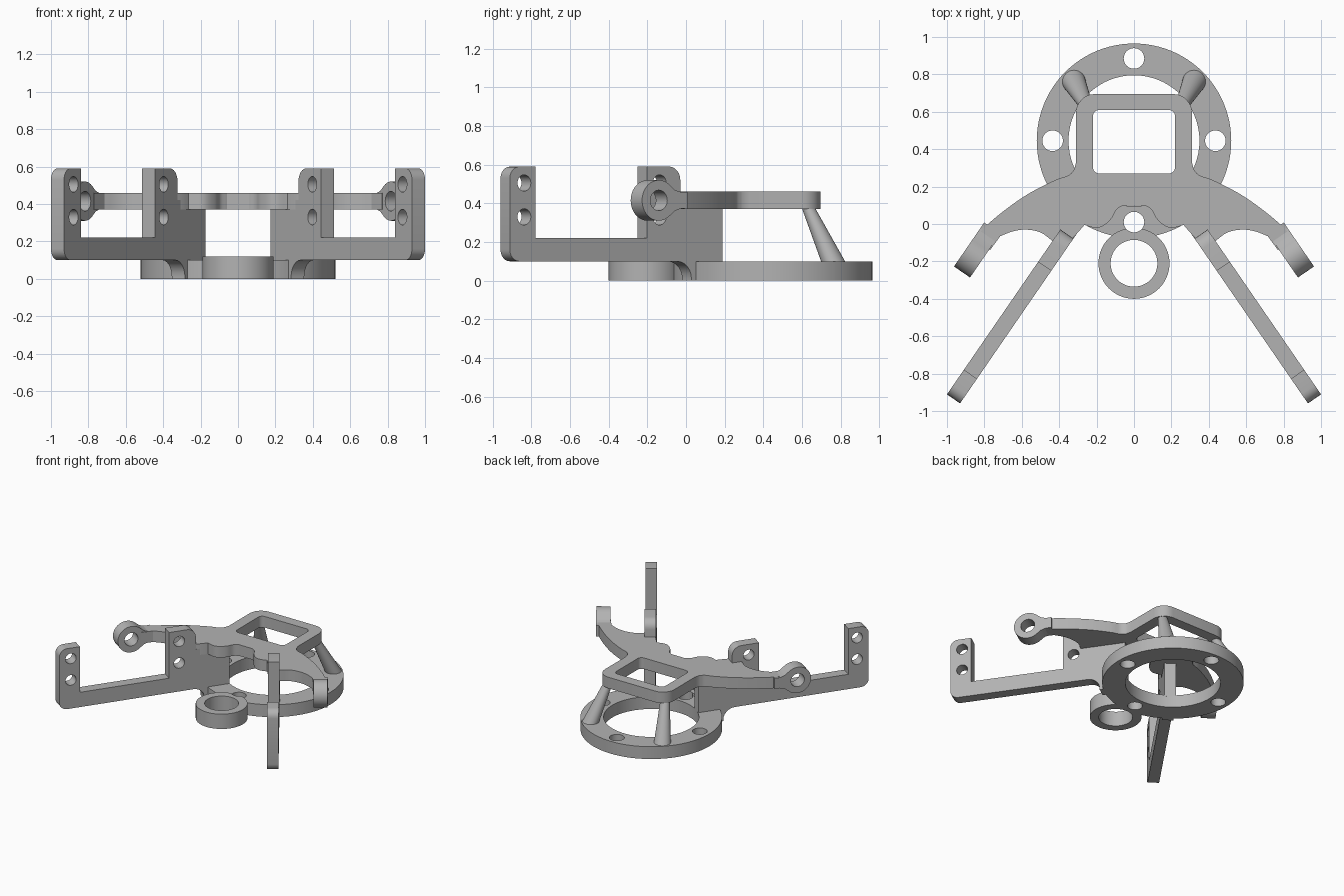
import bpy, bmesh, math
from mathutils import Vector, Matrix

if "Cube" in bpy.data.objects:
    bpy.data.objects.remove(bpy.data.objects["Cube"])

grey = bpy.data.materials.new("plain grey")
grey.diffuse_color = (0.45, 0.45, 0.45, 1)
grey.use_nodes = True
grey.node_tree.nodes["Principled BSDF"].inputs["Base Color"].default_value = grey.diffuse_color
DIR = Vector((0.567, 0.824, 0)).normalized()   # direction of the splayed arms


def finish(name, bm):
    bmesh.ops.recalc_face_normals(bm, faces=bm.faces)
    me = bpy.data.meshes.new(name)
    bm.to_mesh(me)
    bm.free()
    me.materials.append(grey)
    ob = bpy.data.objects.new(name, me)
    bpy.context.collection.objects.link(ob)
    return ob


def prism(name, pts, lo, hi, mat=Matrix()):
    """Extrude a 2D outline from lo to hi along local z."""
    bm = bmesh.new()
    rings = [[bm.verts.new(mat @ Vector((x, y, h))) for x, y in pts] for h in (lo, hi)]
    bm.faces.new(rings[0])
    bm.faces.new(rings[1])
    n = len(pts)
    for i in range(n):
        j = (i + 1) % n
        bm.faces.new((rings[0][i], rings[0][j], rings[1][j], rings[1][i]))
    return finish(name, bm)


def circle(x, y, r, n=48):
    return [(x + r * math.cos(2 * math.pi * i / n), y + r * math.sin(2 * math.pi * i / n)) for i in range(n)]


def rounded(pts, seg=6):
    """Round the corners of (x, y, tangent length) points."""
    out = []
    for i, (x, y, r) in enumerate(pts):
        c = Vector((x, y))
        if not r:
            out.append((x, y))
            continue
        a, b = (c + (Vector(q[:2]) - c).normalized() * r for q in (pts[i - 1], pts[(i + 1) % len(pts)]))
        a1, b1 = a.lerp(c, 0.552), b.lerp(c, 0.552)
        for k in range(seg + 1):
            t = k / seg
            u = 1 - t
            out.append(tuple(a * u**3 + a1 * 3 * u * u * t + b1 * 3 * u * t * t + b * t**3))
    return out


def spline(pts, seg=5):
    """Smooth curve through the points."""
    p = [Vector(q) for q in pts]
    p = [2 * p[0] - p[1]] + p + [2 * p[-1] - p[-2]]
    out = []
    for i in range(1, len(p) - 2):
        a, b, c, d = p[i - 1:i + 3]
        for k in range(seg):
            t = k / seg
            out.append(tuple(0.5 * (2 * b + (c - a) * t + (2 * a - 5 * b + 4 * c - d) * t * t
                                    + (3 * b - a - 3 * c + d) * t**3)))
    return out + [tuple(p[-2])]


def boolean(ob, others, op='DIFFERENCE'):
    for other in others:
        m = ob.modifiers.new("bool", 'BOOLEAN')
        m.operation, m.solver, m.object = op, 'EXACT', other
        bpy.context.view_layer.objects.active = ob
        bpy.ops.object.modifier_apply(modifier=m.name)
        bpy.data.objects.remove(other)
    return ob


def frame(x, y, side):
    """Upright plane: local x along the arm, y up, z across the thickness."""
    m = Matrix(((DIR.x, 0, DIR.y, x), (DIR.y, 0, -DIR.x, y), (0, 1, 0, 0), (0, 0, 0, 1)))
    return Matrix.Diagonal((side, 1, 1, 1)) @ m


# Base ring with the small front ring and four screw holes
base = prism("base_ring", circle(0, 0.445, 0.52, 96), 0, 0.1)
boolean(base, [prism("cut", circle(0, 0.445, 0.35, 96), -0.1, 0.3)])
boolean(base, [prism("front_ring", circle(0, -0.21, 0.19, 64), 0, 0.12)], 'UNION')
holes = [(0, 0.885, 0.055), (0.435, 0.445, 0.055), (-0.435, 0.445, 0.055),
         (0, 0.01, 0.055), (0, -0.21, 0.125)]
boolean(base, [prism("cut", circle(*h), -0.1, 0.3) for h in holes])

# Top plate: left half outline from back centre to front centre, then mirrored
half = [(0, 0.695)]
half += rounded([(0, 0.695, 0), (-0.31, 0.695, 0.1), (-0.31, 0.33, 0)])[1:]
half += spline([(-0.32, 0.29), (-0.35, 0.26), (-0.42, 0.235), (-0.55, 0.17), (-0.67, 0.09),
                (-0.78, 0.0), (-0.84, -0.065)])
half += [(-0.77, -0.14)]
half += spline([(-0.715, -0.065), (-0.65, -0.04), (-0.58, -0.03), (-0.5, -0.045), (-0.43, -0.095)])
half += [(-0.4, -0.11), (-0.33, -0.08)]
half += spline([(-0.265, -0.005), (-0.21, -0.02), (-0.165, -0.01), (-0.12, 0.03),
                (-0.095, 0.075), (-0.06, 0.1)])
plate = prism("top_plate", half + [(-x, y) for x, y in half[:0:-1]], 0.37, 0.46)
window = rounded([(-0.22, 0.27, 0.035), (0.22, 0.27, 0.035), (0.22, 0.61, 0.035), (-0.22, 0.61, 0.035)])
boolean(plate, [prism("cut", window, 0.2, 0.6)])

# Upright bracket outline, along the arm and up
bracket_pts = rounded([
    (0, 0.1, 0.06), (1.14, 0.1, 0.09), (1.14, 0, 0), (1.25, 0, 0), (1.25, 0.09, 0), (1.335, 0.09, 0),
    (1.335, 0.42, 0), (1.07, 0.42, 0), (1.07, 0.59, 0.07), (0.86, 0.59, 0), (0.86, 0.22, 0),
    (0.16, 0.22, 0), (0.16, 0.59, 0), (0, 0.59, 0.06)])

# Ear outline: round eye with a neck flaring down to the plate thickness
eye = [(0.105 * math.cos(a), 0.415 + 0.105 * math.sin(a))
       for a in (math.radians(50 + 260 * i / 32) for i in range(33))]
neck = spline([(0.1, 0.36), (0.14, 0.372), (0.18, 0.3705)], 4)
ear_pts = eye + neck + [(x, 0.83 - z) for x, z in neck[::-1]]

for side, label in ((1, "left"), (-1, "right")):
    # Bracket arm with two posts, two screw holes each
    m = frame(-0.965, -0.935, side)
    arm = prism(label + "_bracket", bracket_pts, -0.0425, 0.0425, m)
    boolean(arm, [prism("cut", circle(s, z, 0.042, 32), -0.2, 0.2, m)
                  for s in (0.09, 0.94) for z in (0.33, 0.505)])
    # Pivot ear at the wing tip
    m = frame(-0.86, -0.17, side)
    ear = prism(label + "_ear", ear_pts, -0.052, 0.052, m)
    boolean(ear, [prism("cut", circle(0, 0.415, 0.053, 32), -0.2, 0.2, m)])
    # Tapered slanted strut between base ring and plate
    bm = bmesh.new()
    rings = [[bm.verts.new((side * (cx + x), cy + y, z)) for x, y in circle(0, 0, r, 32)]
             for cx, cy, z, r in ((-0.323, 0.765, 0.09, 0.063), (-0.25, 0.622, 0.4, 0.032))]
    for i in range(32):
        j = (i + 1) % 32
        bm.faces.new((rings[0][i], rings[0][j], rings[1][j], rings[1][i]))
    for r in rings:
        bm.faces.new(r)
    finish(label + "_strut", bm)

# Smooth curved walls, keep sharp edges
bpy.ops.object.select_all(action='SELECT')
bpy.context.view_layer.objects.active = base
bpy.ops.object.shade_smooth_by_angle(angle=math.radians(30))
